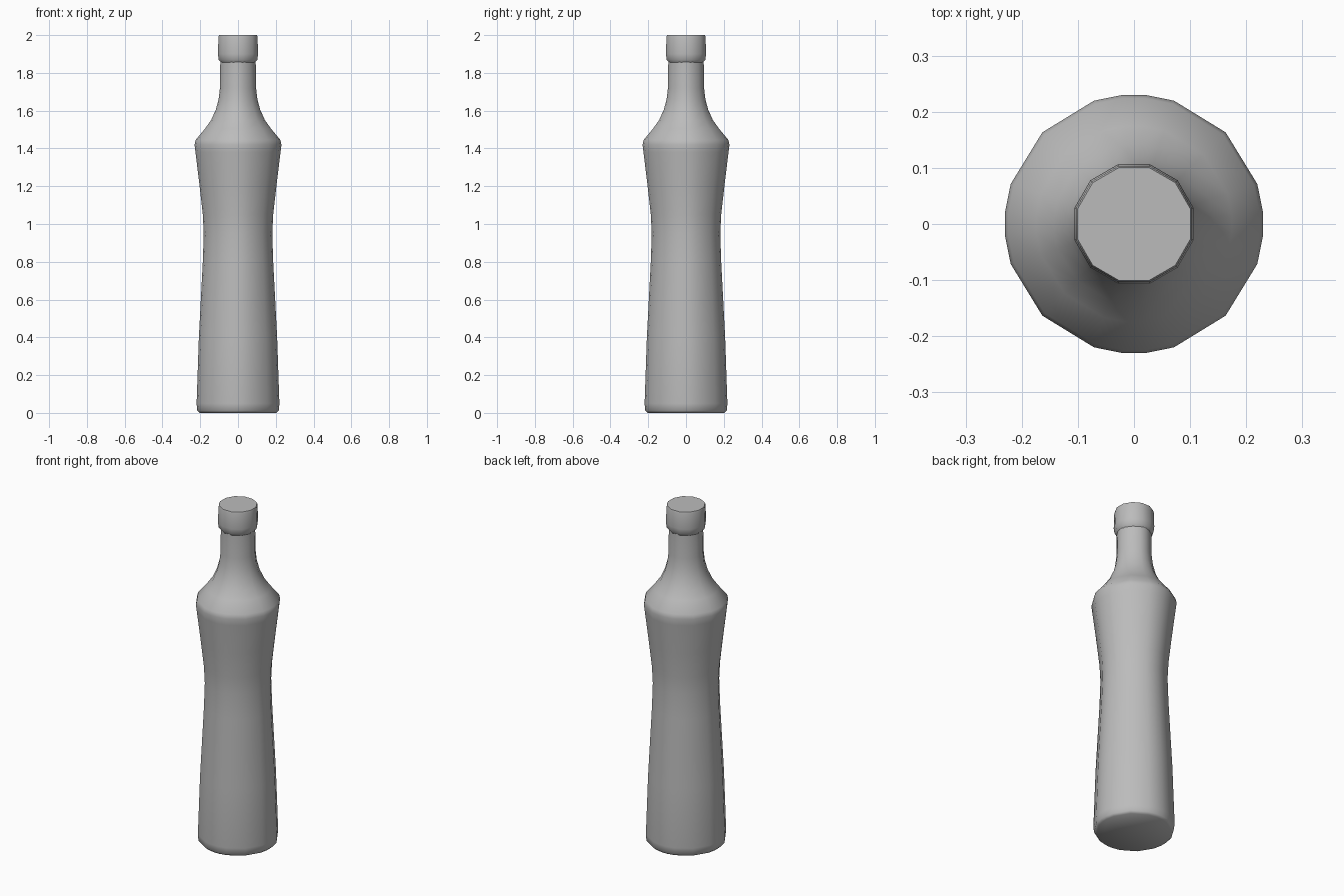
import bpy, bmesh
from math import sin, cos, radians

if "Cube" in bpy.data.objects:
    bpy.data.objects.remove(bpy.data.objects["Cube"], do_unlink=True)

grey = bpy.data.materials.new("plain grey")
grey.use_nodes = True
colour = (0.5, 0.5, 0.5, 1)
grey.diffuse_color = colour
grey.node_tree.nodes["Principled BSDF"].inputs["Base Color"].default_value = colour


def lathe(name, profile, quarter, sharp):
    """Spin (radius, height) pairs around z, with corner angles repeated per quarter turn."""
    angles = [radians(a + q * 90) for q in range(4) for a in quarter]
    n = len(angles)
    bm = bmesh.new()
    rings = [[bm.verts.new((r * cos(a), r * sin(a), z)) for a in angles] for r, z in profile]
    for low, high in zip(rings, rings[1:]):
        for i in range(n):
            j = (i + 1) % n
            bm.faces.new((low[i], low[j], high[j], high[i]))
    bm.faces.new(rings[0][::-1])
    bm.faces.new(rings[-1])
    mesh = bpy.data.meshes.new(name)
    bm.to_mesh(mesh)
    bm.free()
    mesh.materials.append(grey)
    obj = bpy.data.objects.new(name, mesh)
    bpy.context.collection.objects.link(obj)
    bpy.ops.object.select_all(action='DESELECT')
    obj.select_set(True)
    bpy.context.view_layer.objects.active = obj
    bpy.ops.object.shade_smooth_by_angle(angle=radians(sharp))
    return obj


# Waisted body, shoulder and neck
lathe("bottle_body", [
    (0.205, 0), (0.217, 0.012), (0.22, 0.05), (0.208, 0.4), (0.187, 0.8),
    (0.182, 0.95), (0.187, 1.05), (0.204, 1.2), (0.226, 1.38), (0.231, 1.42),
    (0.225, 1.445), (0.175, 1.505), (0.143, 1.55), (0.118, 1.605),
    (0.103, 1.66), (0.096, 1.72), (0.094, 1.87)], (5, 18, 45, 72, 85), 50)

# Raised collar and closed top
lathe("bottle_cap", [
    (0.094, 1.855), (0.106, 1.87), (0.11, 1.9), (0.107, 1.99), (0.104, 2.0)],
    (15, 45, 75), 50)
